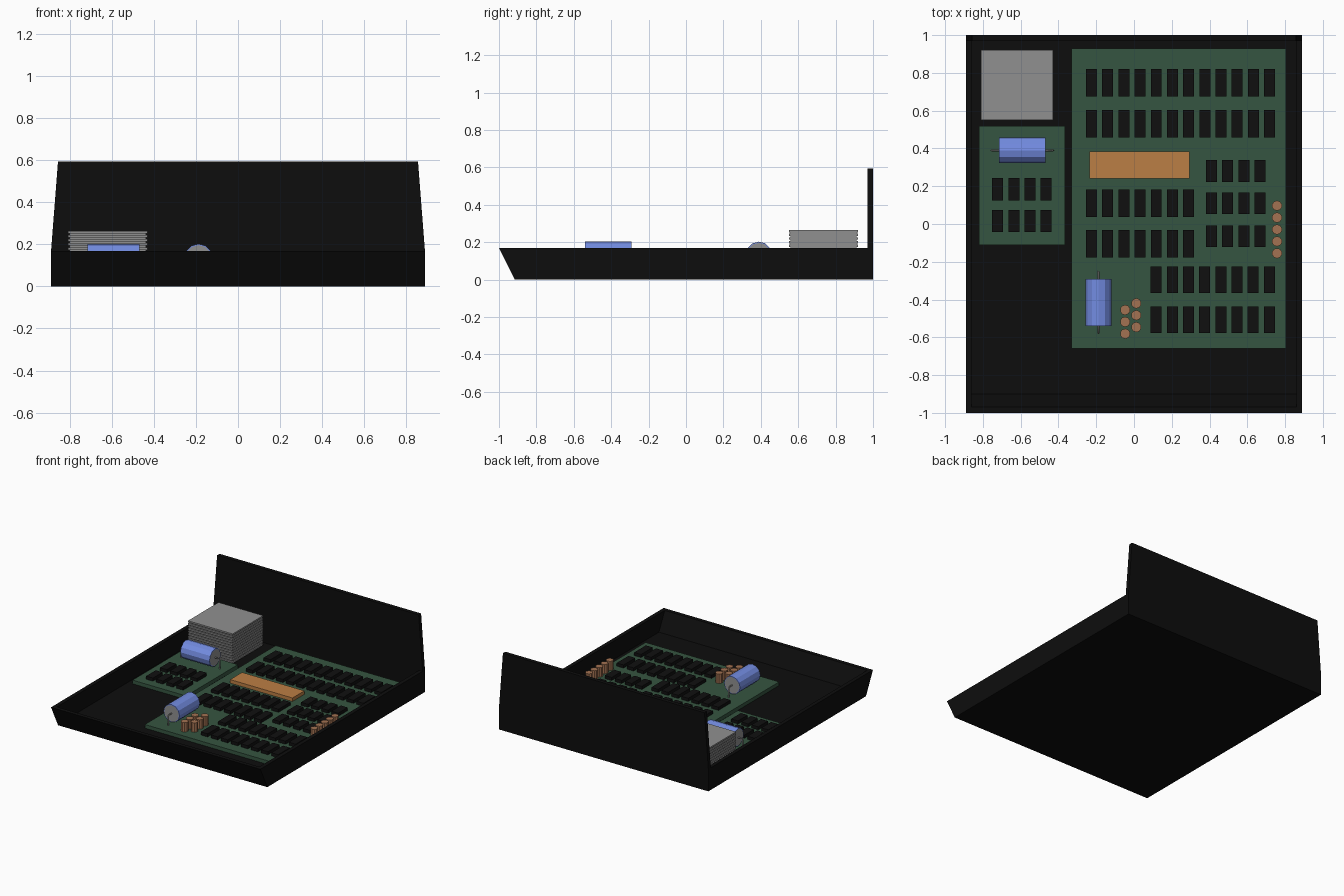
import bpy, bmesh
from math import cos, sin, pi
from mathutils import Vector

if "Cube" in bpy.data.objects:
    bpy.data.objects.remove(bpy.data.objects["Cube"], do_unlink=True)


def material(name, r, g, b):
    m = bpy.data.materials.new(name)
    m.use_nodes = True
    m.diffuse_color = (r, g, b, 1)
    bsdf = m.node_tree.nodes["Principled BSDF"]
    bsdf.inputs["Base Color"].default_value = (r, g, b, 1)
    return m


BLACK = material("case black", .004, .004, .004)
CHIP = material("chip black", .005, .005, .005)
GREEN = material("board green", .036, .09, .052)
GREY = material("metal grey", .28, .28, .28)
BLUE = material("capacitor blue", .17, .26, .75)
ORANGE = material("socket orange", .5, .21, .058)
COPPER = material("copper brown", .37, .17, .085)


def finish(bm, name, *mats):
    bmesh.ops.recalc_face_normals(bm, faces=bm.faces)
    mesh = bpy.data.meshes.new(name)
    bm.to_mesh(mesh)
    bm.free()
    for m in mats:
        mesh.materials.append(m)
    ob = bpy.data.objects.new(name, mesh)
    bpy.context.collection.objects.link(ob)
    return ob


def add_box(bm, x0, x1, y0, y1, z0, z1):
    verts = bmesh.ops.create_cube(bm, size=1)["verts"]
    for v in verts:
        v.co = ((x0 + x1) / 2 + v.co.x * (x1 - x0),
                (y0 + y1) / 2 + v.co.y * (y1 - y0),
                (z0 + z1) / 2 + v.co.z * (z1 - z0))


def box(name, mat, *bounds):
    bm = bmesh.new()
    add_box(bm, *bounds)
    return finish(bm, name, mat)


def prism(name, mat, profile, depth):
    """Extrude a closed 3D outline along a vector."""
    bm = bmesh.new()
    face = bm.faces.new([bm.verts.new(p) for p in profile])
    out = bmesh.ops.extrude_face_region(bm, geom=[face])["geom"]
    bmesh.ops.translate(bm, vec=depth, verts=[v for v in out if isinstance(v, bmesh.types.BMVert)])
    return finish(bm, name, mat)


# Open tray with a sloping front and a tall tapered back panel
W, T, RIM = .89, .03, .17
BACK = 1 - T
SLOPE = .085 / RIM


def front_y(z):
    return -.915 - SLOPE * z


def side_outline(x, z0, z1, y1=BACK):
    return [(x, front_y(z0), z0), (x, y1, z0), (x, y1, z1), (x, front_y(z1), z1)]


inner = W - T
prism("case_floor", BLACK, side_outline(-inner, 0, T), (2 * inner, 0, 0))
for side, x in (("right", -W), ("left", inner)):
    prism(side + "_wall", BLACK, side_outline(x, 0, RIM), (T, 0, 0))
prism("front_wall", BLACK,
      [(-inner, front_y(T), T), (-inner, front_y(T) + T, T),
       (-inner, front_y(RIM) + T, RIM), (-inner, front_y(RIM), RIM)], (2 * inner, 0, 0))
prism("back_panel", BLACK,
      [(-W, BACK, 0), (W, BACK, 0), (W, BACK, RIM), (.857, BACK, .595),
       (-.857, BACK, .595), (-W, BACK, RIM)], (0, T, 0))

# Circuit boards and the wide socket
TOP = .058
box("main_board", GREEN, -.33, .805, -.66, .93, T, TOP)
box("small_board", GREEN, -.82, -.365, -.11, .52, T, TOP)
box("wide_socket", ORANGE, -.235, .295, .24, .385, TOP, .085)

# Chip rows: first column x, column count, row centres, chip length
PITCH = .0857
chip_rows = [
    (-.225, 12, (.747, .53), .145),
    (-.225, 7, (.11, -.105), .145),
    (.41, 4, (.28, .11, -.065), .115),
    (.117, 8, (-.295, -.507), .142),
    (-.722, 4, (.184, .015), .117),
]
bm = bmesh.new()
for x0, count, rows, length in chip_rows:
    for y in rows:
        for i in range(count):
            x = x0 + i * PITCH
            add_box(bm, x - .029, x + .029, y - length / 2, y + length / 2, TOP, .082)
finish(bm, "chips", CHIP)

# Power supply: stacked slats around a slightly narrower core
bm = bmesh.new()
add_box(bm, -.802, -.438, .558, .912, T, .26)
SLATS = 12
step = (.265 - T) / SLATS
for i in range(SLATS):
    z = .265 - i * step
    add_box(bm, -.81, -.43, .55, .92, z - step * .62, z)
finish(bm, "power_supply", GREY)

# Small upright capacitors
posts = [(.757, .097 - i * .063) for i in range(5)]
posts += [(-.047, -.455 - i * .063) for i in range(3)]
posts += [(.012, -.42 - i * .063) for i in range(3)]
bm = bmesh.new()
for x, y in posts:
    made = bmesh.ops.create_cone(bm, cap_ends=True, segments=10, radius1=.027, radius2=.027, depth=.072)
    bmesh.ops.translate(bm, vec=(x, y, TOP + .036), verts=made["verts"])
finish(bm, "small_capacitors", COPPER)


# Large lying capacitors with grey ends and bent wire leads
def large_capacitor(name, centre, axis):
    c, a = Vector(centre), Vector(axis)
    across, up = Vector((a.y, a.x, 0)), Vector((0, 0, 1))
    half, r = .124, .068
    bm = bmesh.new()
    ring = [c - a * half + r * (cos(t) * across + sin(t) * up)
            for t in (2 * pi * i / 12 for i in range(12))]
    base = bm.faces.new([bm.verts.new(p) for p in ring])
    out = bmesh.ops.extrude_face_region(bm, geom=[base])["geom"]
    bmesh.ops.translate(bm, vec=a * 2 * half, verts=[v for v in out if isinstance(v, bmesh.types.BMVert)])
    ends = [f for f in bm.faces if len(f.verts) > 4]
    bmesh.ops.inset_individual(bm, faces=ends, thickness=.006)
    for f in bm.faces:
        f.material_index = 1 if len(f.verts) > 4 else 0
    finish(bm, name, BLUE, GREY)

    for label, s in (("a", -1), ("b", 1)):
        curve = bpy.data.curves.new(name + "_lead_" + label, "CURVE")
        curve.dimensions = "3D"
        curve.bevel_depth = .005
        curve.bevel_resolution = 1
        curve.use_fill_caps = True
        line = curve.splines.new("POLY")
        line.points.add(2)
        elbow = c + a * s * .163
        path = [c + a * s * half, elbow, Vector((elbow.x, elbow.y, TOP))]
        for p, co in zip(line.points, path):
            p.co = (*co, 1)
        curve.materials.append(GREY)
        ob = bpy.data.objects.new(curve.name, curve)
        bpy.context.collection.objects.link(ob)


large_capacitor("main_capacitor", (-.188, -.415, .135), (0, 1, 0))
large_capacitor("small_board_capacitor", (-.592, .39, .135), (1, 0, 0))
